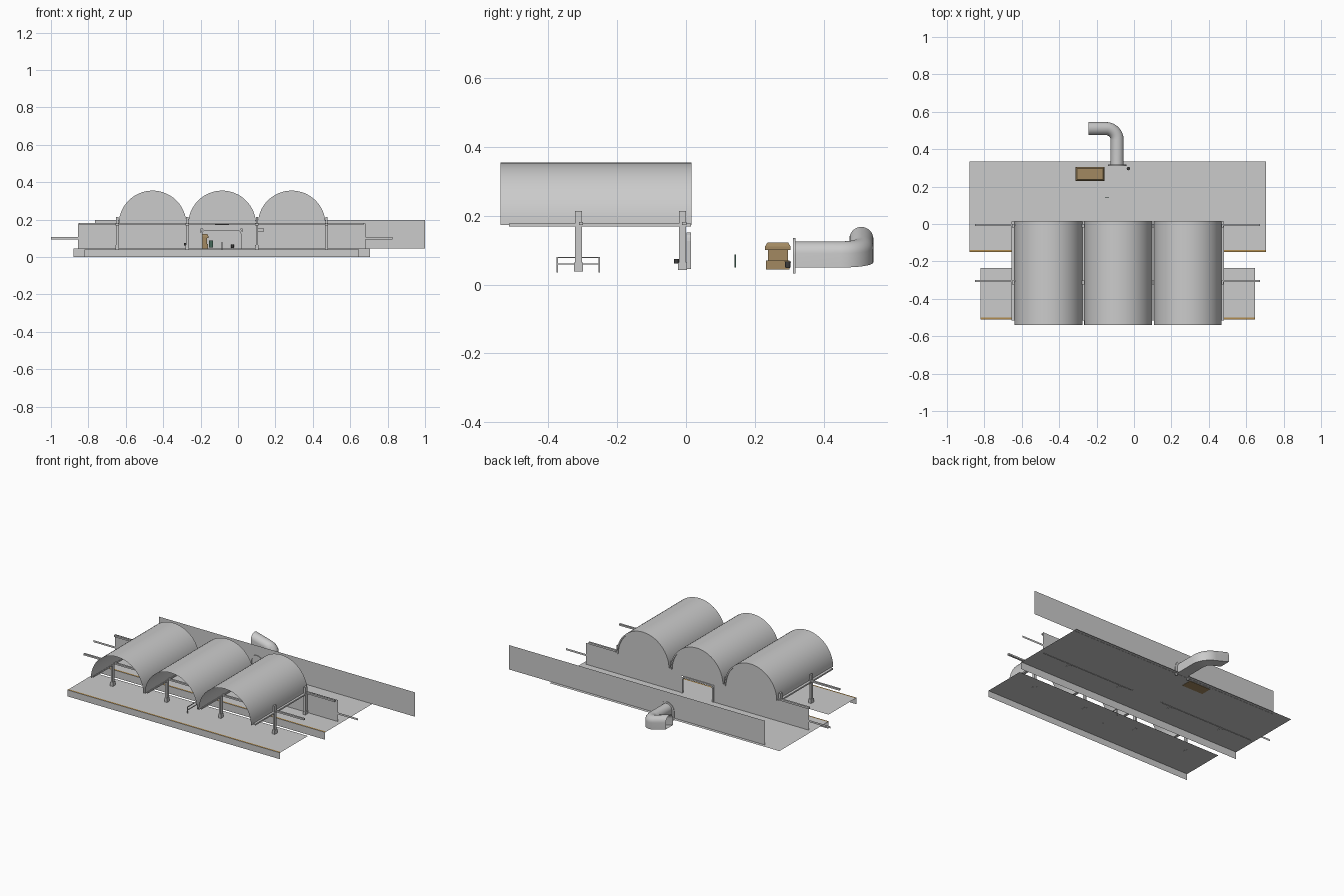
import bpy, math
from mathutils import Vector

if "Cube" in bpy.data.objects:
    bpy.data.objects.remove(bpy.data.objects["Cube"])


def material(name, rgb):
    m = bpy.data.materials.new(name)
    m.diffuse_color = (*rgb, 1)
    m.use_nodes = True
    m.node_tree.nodes["Principled BSDF"].inputs["Base Color"].default_value = m.diffuse_color
    return m


WOOD = material("wood", (0.36, 0.25, 0.12))
OCHRE = material("ochre", (0.45, 0.27, 0.08))
DARK = material("dark", (0.05, 0.05, 0.05))
GREEN = material("dark_green", (0.06, 0.14, 0.1))


def mesh(name, verts, faces, mat=None, smooth=False):
    me = bpy.data.meshes.new(name)
    me.from_pydata(verts, [], faces)
    ob = bpy.data.objects.new(name, me)
    bpy.context.collection.objects.link(ob)
    if mat:
        me.materials.append(mat)
    if smooth:
        bpy.ops.object.select_all(action='DESELECT')
        ob.select_set(True)
        bpy.context.view_layer.objects.active = ob
        bpy.ops.object.shade_smooth_by_angle(angle=math.radians(35))
    return ob


def box(name, x, y, z, mat=None):
    v = [(a, b, c) for a in x for b in y for c in z]
    f = [(0, 1, 3, 2), (4, 6, 7, 5), (0, 4, 5, 1), (2, 3, 7, 6), (0, 2, 6, 4), (1, 5, 7, 3)]
    return mesh(name, v, f, mat)


def upright(name, x, y, z, mat=None):
    return mesh(name, [(x[0], y, z[0]), (x[1], y, z[0]), (x[1], y, z[1]), (x[0], y, z[1])],
                [(0, 1, 2, 3)], mat)


def flat(name, x, y, z, mat=None):
    return mesh(name, [(x[0], y[0], z), (x[1], y[0], z), (x[1], y[1], z), (x[0], y[1], z)],
                [(0, 1, 2, 3)], mat)


def loft(name, rings, closed=True, mat=None, smooth=True, caps=False):
    n = len(rings[0])
    v = [p for r in rings for p in r]
    f = []
    for i in range(len(rings) - 1):
        for j in range(n if closed else n - 1):
            k = (j + 1) % n
            f.append((i * n + j, i * n + k, (i + 1) * n + k, (i + 1) * n + j))
    if caps:
        f += [tuple(range(n))[::-1], tuple(range(len(v) - n, len(v)))]
    return mesh(name, v, f, mat, smooth)


def arc(cx, cz, r, n=32):
    return [(cx + r * math.cos(math.pi * i / n), cz + r * math.sin(math.pi * i / n))
            for i in range(n + 1)]


# platforms: flat deck, front skirt, warning strip on the edge
for name, x, y, z in (("back_platform", (-0.88, 0.707), (-0.15, 0.335), 0.046),
                      ("front_platform", (-0.82, 0.647), (-0.51, -0.235), 0.04)):
    flat(name, x, y, z)
    upright(name + "_skirt", x, y[0], (0, z))
    flat(name + "_edge_strip", x, (y[0], y[0] + 0.01), z + 0.001, OCHRE)

# long rear wall
upright("rear_wall", (-0.765, 1.0), 0.315, (0.045, 0.197))

# three open barrel vaults with a closed rear end and rim
R, SPRING = 0.181, 0.174
for i, cx in enumerate((-0.457, -0.085, 0.287)):
    a = arc(cx, SPRING, R)
    loft(f"vault_{i}", [[(x, y, z) for x, z in a] for y in (-0.54, 0.015)], closed=False)
    mesh(f"vault_end_wall_{i}", [(x, 0.01, z) for x, z in a], [tuple(range(len(a)))])
    b = arc(cx, SPRING, R - 0.008)
    ring = a + b[::-1]
    loft(f"vault_rim_{i}", [[(x, y, z) for x, z in ring] for y in (0.005, 0.016)], caps=True)

# gutters and posts between the vaults
for i, x in enumerate((-0.645, -0.271, 0.101, 0.473)):
    box(f"gutter_{i}", (x - 0.009, x + 0.009), (-0.515, 0.014), (0.169, 0.178))
    for row, y in (("front", -0.313), ("rear", -0.01)):
        base = 0.043 if row == "rear" else 0.039
        box(f"{row}_post_{i}", (x - 0.006, x + 0.006), (y - 0.01, y + 0.01), (base, 0.215))
        box(f"{row}_post_foot_{i}", (x - 0.009, x + 0.009), (y - 0.013, y + 0.013), (base, 0.065))

# cross beams
box("front_beam", (-0.85, 0.673), (-0.311, -0.299), (0.173, 0.183))
box("rear_beam", (-0.85, 0.673), (-0.011, 0.001), (0.173, 0.183))

# middle wall around the doorway
upright("wall_left", (-0.855, -0.2), 0.01, (0.043, 0.18))
upright("wall_right", (0.025, 0.682), 0.01, (0.043, 0.18))
upright("wall_above_door", (-0.2, 0.025), 0.01, (0.15, 0.18))
upright("wall_band_left", (-1.0, -0.2), 0.004, (0.094, 0.106))
upright("wall_band_right", (0.025, 0.825), 0.004, (0.094, 0.106))


# door frame with rounded upper corners
def portal(x0, x1, top, r):
    p = [(x0, 0.045)]
    for cx, s in ((x0 + r, 180), (x1 - r, 90)):
        for k in range(5):
            t = math.radians(s - 22.5 * k)
            p.append((cx + r * math.cos(t), top - r + r * math.sin(t)))
    return p + [(x1, 0.045)]


frame = portal(-0.2, 0.025, 0.152, 0.025) + portal(-0.19, 0.015, 0.142, 0.017)[::-1]
loft("door_frame", [[(x, y, z) for x, z in frame] for y in (0.002, 0.015)], smooth=False, caps=True)

# arched passage leaving through the rear wall, turning left and rising
path = [(Vector((-0.09, 0.315, 0.05)), 90), (Vector((-0.09, 0.45, 0.05)), 90)]
for k in range(1, 9):
    t = math.radians(90 * k / 8)
    path.append((Vector((-0.15 + 0.06 * math.cos(t), 0.45 + 0.06 * math.sin(t), 0.05 + 0.016 * (k / 8) ** 2)),
                 90 + 90 * k / 8))
path.append((Vector((-0.243, 0.51, 0.092)), 180))
section = [(0.035, 0)] + arc(0, 0.041, 0.035, 16) + [(-0.035, 0)]
rings = []
for p, deg in path:
    t = math.radians(deg)
    side = Vector((math.sin(t), -math.cos(t), 0))
    rings.append([tuple(p + side * u + Vector((0, 0, w))) for u, w in section])
loft("passage", rings)
outer = [(-0.04, 0.032)] + arc(-0.09, 0.086, 0.05, 16) + [(-0.14, 0.032)]
inner = [(-0.055, 0.032)] + arc(-0.09, 0.091, 0.035, 16) + [(-0.125, 0.032)]
ring = outer + inner[::-1]
loft("passage_collar", [[(x, y, z) for x, z in ring] for y in (0.311, 0.318)], caps=True)

# kiosk: plinth, body, eaves and sloped roof
box("kiosk_base", (-0.309, -0.161), (0.233, 0.301), (0.044, 0.07), WOOD)
box("kiosk_body", (-0.304, -0.166), (0.238, 0.296), (0.07, 0.102), WOOD)
roof = [[(-0.235 + sx * hx, 0.267 + sy * hy, z) for sx, sy in ((-1, -1), (1, -1), (1, 1), (-1, 1))]
        for hx, hy, z in ((0.077, 0.037, 0.101), (0.077, 0.037, 0.111), (0.07, 0.03, 0.123))]
loft("kiosk_roof", roof, mat=WOOD, smooth=False, caps=True)

# bins
for name, x, y, z in (("rear_bin", -0.03, 0.296, 0.048), ("front_bin", -0.283, -0.028, 0.061)):
    r = [[(x + q * math.cos(k * math.pi / 6), y + q * math.sin(k * math.pi / 6), h) for k in range(12)]
         for q, h in ((0.007, z), (0.009, z + 0.02))] if name == "rear_bin" else \
        [[(x + 0.007 * math.cos(k * math.pi / 6), y + 0.007 * math.sin(k * math.pi / 6), h) for k in range(12)]
         for h in (z, z + 0.013)]
    loft(name, r, mat=DARK, caps=True)

# notice board and hanging signs
box("notice_board", (-0.155, -0.135), (0.141, 0.145), (0.05, 0.088), GREEN)
box("hanging_sign", (0.107, 0.135), (-0.014, -0.008), (0.134, 0.156))
box("door_lamp", (-0.122, -0.048), (-0.014, -0.005), (0.171, 0.177), DARK)

# guard rail on the front platform
for y in (-0.375, -0.252):
    box("rail_post", (-0.087, -0.083), (y - 0.002, y + 0.002), (0.036, 0.08))
for z in (0.06, 0.079):
    box("rail_bar", (-0.087, -0.083), (-0.377, -0.25), (z - 0.002, z + 0.002))
